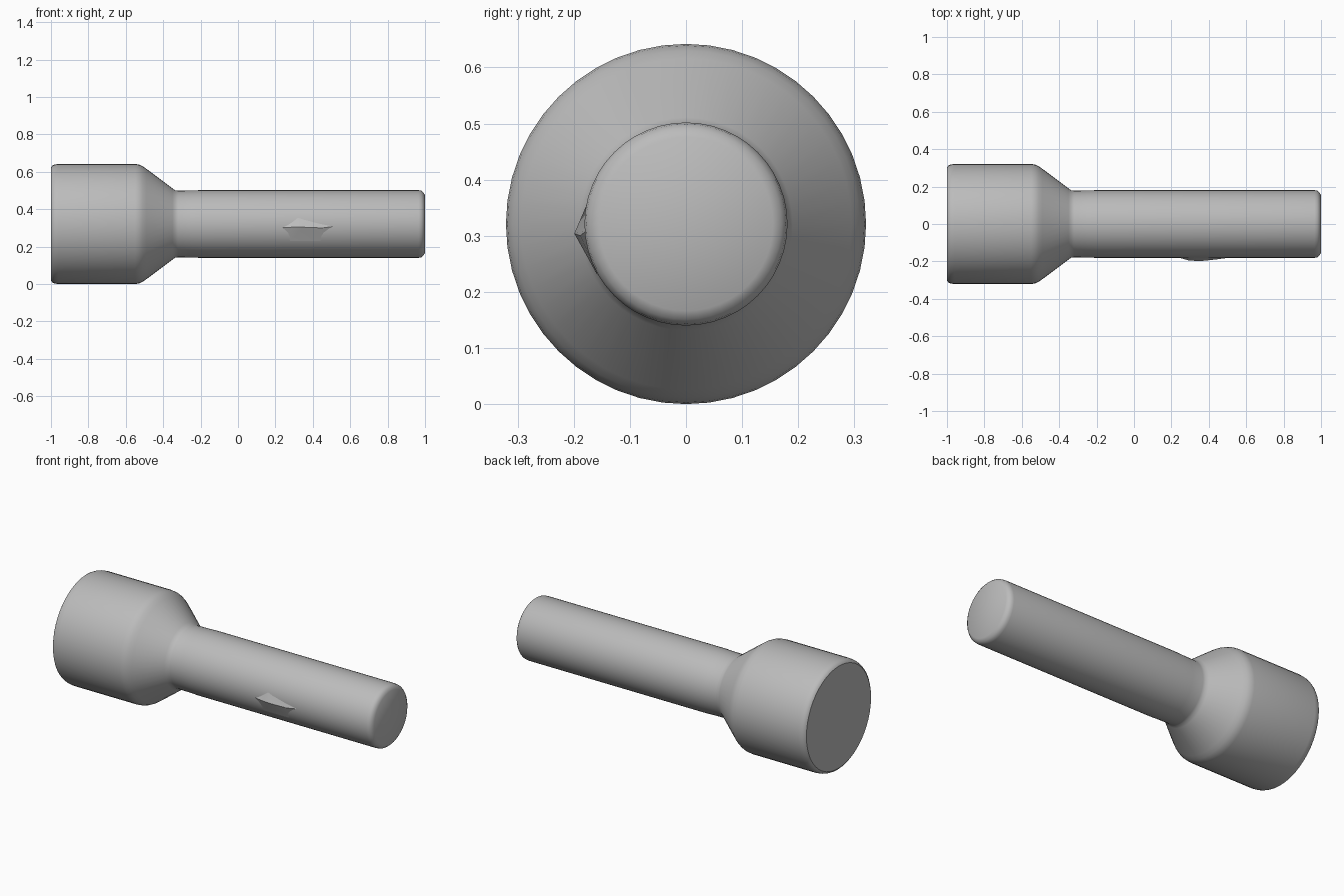
import bpy, bmesh, math

cube = bpy.data.objects.get("Cube")
if cube:
    bpy.data.objects.remove(cube, do_unlink=True)

AXIS_Z = 0.321
SIDES = 48

grey = bpy.data.materials.new("plain grey")
grey.use_nodes = True
colour = (0.5, 0.5, 0.5, 1)
grey.diffuse_color = colour
grey.node_tree.nodes["Principled BSDF"].inputs["Base Color"].default_value = colour


def finish(name, bm, angle):
    """Turn a bmesh into a shaded object with the grey material."""
    bmesh.ops.recalc_face_normals(bm, faces=bm.faces)
    mesh = bpy.data.meshes.new(name)
    bm.to_mesh(mesh)
    bm.free()
    mesh.materials.append(grey)
    obj = bpy.data.objects.new(name, mesh)
    bpy.context.collection.objects.link(obj)
    bpy.ops.object.select_all(action='DESELECT')
    obj.select_set(True)
    bpy.context.view_layer.objects.active = obj
    bpy.ops.object.shade_smooth_by_angle(angle=math.radians(angle))
    return obj


def lathe(name, profile):
    """Revolve (x, radius) points around the long axis and cap both ends."""
    bm = bmesh.new()
    rings = []
    for x, r in profile:
        rings.append([bm.verts.new((x, r * math.sin(math.tau * i / SIDES),
                                    AXIS_Z + r * math.cos(math.tau * i / SIDES)))
                      for i in range(SIDES)])
    for a, b in zip(rings, rings[1:]):
        for i in range(SIDES):
            j = (i + 1) % SIDES
            bm.faces.new((a[i], a[j], b[j], b[i]))
    bm.faces.new(rings[0])
    bm.faces.new(rings[-1])
    return finish(name, bm, 35)


# Wide head, tapered shoulder and long shaft in one turned body
lathe("turned_body", [
    (-1.0, 0.302), (-0.993, 0.312), (-0.98, 0.318), (-0.96, 0.321),
    (-0.55, 0.321), (-0.53, 0.318), (-0.51, 0.309), (-0.49, 0.295),
    (-0.35, 0.190), (-0.335, 0.180), (-0.32, 0.178), (-0.25, 0.179),
    (-0.2, 0.181), (0.965, 0.181), (0.98, 0.178), (0.99, 0.170), (1.0, 0.155)])

# Shallow dent-like bump on the front of the shaft
bm = bmesh.new()
ridge = [bm.verts.new(p) for p in ((0.29, -0.194, 0.304), (0.35, -0.199, 0.304),
                                   (0.45, -0.188, 0.300))]
rim = [bm.verts.new(p) for p in ((0.23, -0.177, 0.30), (0.32, -0.175, 0.36),
                                 (0.53, -0.177, 0.31), (0.44, -0.158, 0.23),
                                 (0.28, -0.158, 0.23))]
bmesh.ops.convex_hull(bm, input=ridge + rim)
finish("shaft_bump", bm, 30)
